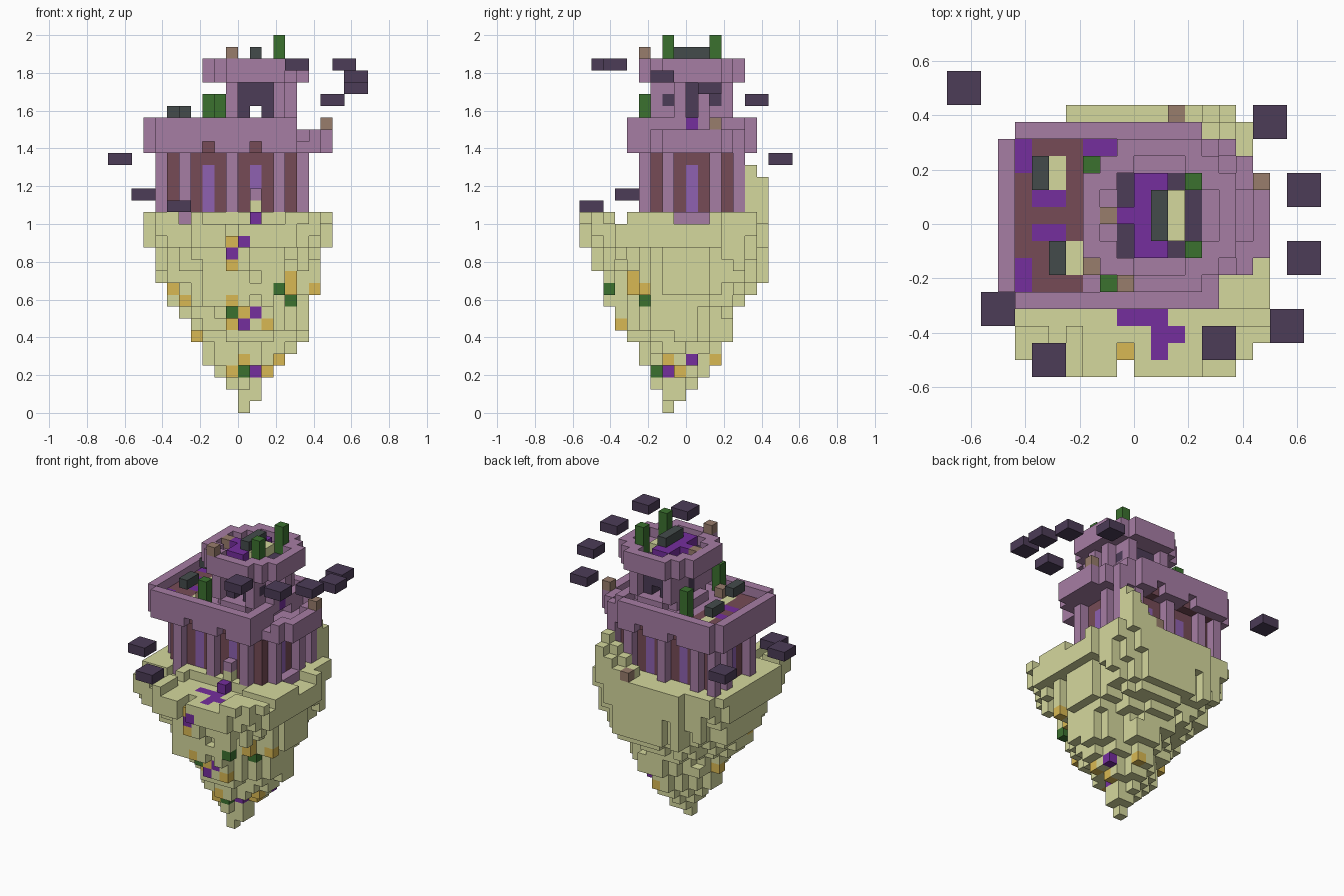
import bpy, random

cube = bpy.data.objects.get("Cube")
if cube:
    bpy.data.objects.remove(cube)
random.seed(4)
U = 1 / 16  # block size

COLOURS = {
    "pale_stone": (213, 216, 157), "purple_stone": (166, 125, 164), "maroon_panel": (118, 75, 86),
    "dark_plum": (76, 60, 87), "bright_violet": (117, 46, 157), "lilac_glass": (142, 97, 177),
    "leaf_green": (59, 113, 47), "slate_grey": (68, 75, 75), "gold_ore": (217, 185, 83),
    "brown_wood": (152, 125, 108),
}
NAMES = list(COLOURS)
MATS = []
for name, rgb in COLOURS.items():
    lin = tuple(((c / 255 + 0.055) / 1.055) ** 2.4 for c in rgb) + (1,)
    m = bpy.data.materials.new(name)
    m.use_nodes = True
    m.diffuse_color = lin
    m.node_tree.nodes["Principled BSDF"].inputs["Base Color"].default_value = lin
    MATS.append(m)


def box(cells, x, y, z, colour):
    """Fill a block range (min, max) on each axis; colour None carves."""
    for i in range(*x):
        for j in range(*y):
            for k in range(*z):
                if colour is None:
                    cells.pop((i, j, k), None)
                else:
                    cells[i, j, k] = colour


def disc(cells, r2, z, colour, keep=lambda i, j: True):
    """Round layer centred on the tower axis, the block at (1, 0)."""
    for i in range(-6, 9):
        for j in range(-7, 8):
            if (i - 1) ** 2 + j ** 2 <= r2 and keep(i, j):
                box(cells, (i, i + 1), (j, j + 1), z, colour)


def build(name, cells):
    """Make one mesh from the outer faces of a set of blocks."""
    verts, faces, mats = {}, [], []
    for (i, j, k), colour in cells.items():
        for axis in range(3):
            for side in (0, 1):
                n = [i, j, k]
                n[axis] += 2 * side - 1
                if tuple(n) in cells:
                    continue
                face = []
                for a, b in ((0, 0), (1, 0), (1, 1), (0, 1)):
                    p = [i, j, k]
                    p[axis] += side
                    p[(axis + 1) % 3] += a
                    p[(axis + 2) % 3] += b
                    face.append(verts.setdefault(tuple(p), len(verts)))
                faces.append(face if side else face[::-1])
                mats.append(NAMES.index(colour))
    mesh = bpy.data.meshes.new(name)
    mesh.from_pydata([[c * U for c in v] for v in verts], [], faces)
    used = sorted(set(mats))
    for u in used:
        mesh.materials.append(MATS[u])
    mesh.polygons.foreach_set("material_index", [used.index(m) for m in mats])
    mesh.update()
    ob = bpy.data.objects.new(name, mesh)
    bpy.context.collection.objects.link(ob)


# Floating island: ragged tapering rock, diamond below and squarer at the top
island = {}
WEST = [0, 0, 1, 2, 3, 3, 4, 4, 5, 6, 6, 7, 7, 7, 8, 8, 8]
EAST = [1, 2, 2, 3, 4, 5, 6, 6, 6, 6, 7, 7, 7, 7, 8, 8, 8]
SOUTH = [2, 2, 3, 3, 4, 4, 5, 6, 6, 7, 7, 7, 8, 8, 9, 9, 9]
NORTH = [-1, 0, 1, 2, 3, 3, 4, 4, 4, 5, 6, 7, 7, 7, 7, 7, 7]
for i in range(-8, 8):
    for j in range(-9, 7):
        rough = random.uniform(-.13, .15)
        for k, (w, e, s, n) in enumerate(zip(WEST, EAST, SOUTH, NORTH)):
            dx = abs(2 * i + 1 + w - e) / (w + e)
            dy = abs(2 * j + 1 + s - n) / (s + n)
            p = 1.25 + 2.75 * (k / 16) ** 4
            grit = rough if 2 < k < 14 and min(dx, dy) > .2 else 0
            if max(dx, dy) < 1 and (dx ** p + dy ** p) ** (1 / p) <= 1.01 + grit:
                island[i, j, k] = "pale_stone"
        # Raised back corner
        if (i, j, 16) in island and i < 6 and j > 4:
            box(island, (i, i + 1), (j, j + 1), (17, 21 - abs(i - 5) - abs(j - 5)), "pale_stone")
# Trim the rim, then cut the sunken forecourt and side step
for x, y in (((-8, -7), (-9, -5)), ((7, 8), (3, 7)), ((-8, -4), (6, 7)), ((-8, -4), (-9, -8))):
    box(island, x, y, (12, 22), None)
box(island, (-8, 8), (-6, -5), (16, 17), None)
box(island, (-3, 4), (-9, -4), (16, 17), None)
box(island, (-1, 0), (-9, -7), (15, 16), None)
box(island, (-1, 0), (-9, -8), (14, 15), None)
box(island, (-5, -4), (-9, -3), (16, 17), None)
box(island, (5, 8), (-1, 2), (16, 17), None)

# Coloured blocks set into the front and side of the island
FRONT_SPOTS = {
    "gold_ore": [(-1, 14), (-1, 12), (-6, 10), (-5, 9), (4, 9), (4, 10), (-1, 9), (0, 8),
                 (-1, 7), (-4, 6), (0, 4), (-1, 3), (3, 3)],
    "leaf_green": [(3, 10), (-1, 8), (0, 3)],
    "bright_violet": [(0, 14), (-1, 13), (1, 8), (0, 7)],
}
SIDE_SPOTS = {
    "gold_ore": [(-5, 11), (-4, 10), (-6, 7), (-2, 4), (2, 4), (-1, 3)],
    "leaf_green": [(-4, 9)],
    "bright_violet": [(0, 4), (-2, 3)],
}
for colour, spots in FRONT_SPOTS.items():
    for x, z in spots:
        hits = [c for c in island if c[0] == x and c[2] == z]
        if hits:
            island[min(hits, key=lambda c: c[1])] = colour
for colour, spots in SIDE_SPOTS.items():
    for y, z in spots:
        hits = [c for c in island if c[1] == y and c[2] == z]
        if hits:
            island[max(hits)] = colour
# Violet path across the forecourt
box(island, (-1, 2), (-6, -5), (15, 16), "bright_violet")
box(island, (1, 3), (-7, -6), (15, 16), "bright_violet")
box(island, (1, 2), (-8, -7), (15, 16), "bright_violet")
build("island", island)

# Temple hall: recessed panels with tall windows between columns
hall = {}
box(hall, (-6, 5), (-3, 4), (17, 22), "maroon_panel")
for j in (-3, 3):
    for i in (-3, 1):
        box(hall, (i, i + 1), (j, j + 1), (17, 21), "lilac_glass")
for i in (-6, 4):
    box(hall, (i, i + 1), (0, 1), (17, 21), "lilac_glass")
for i in (-7, -5, -1, 3, 5):
    for j in (-4, 4):
        box(hall, (i, i + 1), (j, j + 1), (17, 22), "purple_stone")
for j in (-2, 2):
    for i in (-7, 5):
        box(hall, (i, i + 1), (j, j + 1), (17, 22), "purple_stone")
for i in (-7, 5):
    box(hall, (i, i + 1), (-4, -3), (17, 22), None)
box(hall, (-5, -4), (-4, -3), (16, 17), "purple_stone")
box(hall, (5, 6), (-1, 2), (16, 17), "purple_stone")
box(hall, (1, 2), (-4, -3), (17, 18), "pale_stone")
box(hall, (1, 2), (-4, -3), (18, 19), "purple_stone")
box(hall, (1, 2), (-5, -4), (16, 17), "bright_violet")
build("temple_hall", hall)

# Roof terrace with parapet, and round balcony on the left
roof = {}
box(roof, (-8, 5), (-5, 6), (22, 25), "purple_stone")
for i, j in ((-8, 5), (-8, -5), (4, 5)):
    box(roof, (i, i + 1), (j, j + 1), (22, 25), None)
box(roof, (-7, 4), (-4, 5), (24, 25), None)
box(roof, (4, 5), (-1, 2), (23, 25), None)
box(roof, (-7, -3), (-4, 5), (22, 24), "maroon_panel")
for i in (-3, 1):
    for j, inner in ((-5, -4), (5, 4)):
        box(roof, (i, i + 1), (j, j + 1), (22, 23), None)
        box(roof, (i, i + 1), (inner, inner + 1), (22, 23), "maroon_panel")
on_left = lambda i, j: i > 4 and -4 < j < 6
disc(roof, 40.5, (22, 24), "purple_stone", on_left)
disc(roof, 26, (23, 24), None, on_left)
for x, y in (((-7, -6), (3, 5)), ((-7, -6), (-4, -2)), ((-6, -4), (1, 2)),
             ((-6, -4), (-1, 0)), ((-3, -1), (4, 5))):
    box(roof, x, y, (23, 24), "bright_violet")
for x, y in ((-5, 2), (-4, -3)):
    box(roof, (x, x + 1), (y, y + 2), (23, 24), "pale_stone")
build("roof_terrace", roof)

# Tower: round shaft, doorways with dark linings, wide crown
tower = {}
disc(tower, 12.25, (24, 28), "purple_stone")
disc(tower, 5, (25, 28), "dark_plum")
for j in (-3, 3):
    box(tower, (0, 3), (j, j + 1), (25, 28), None)
    for i in (-1, 3):
        box(tower, (i, i + 1), (j, j + 1), (25, 28), "purple_stone")
box(tower, (-2, -1), (-1, 2), (25, 28), None)
box(tower, (4, 5), (0, 1), (25, 28), None)
for j in (-1, 1):
    box(tower, (-1, 0), (j, j + 1), (25, 28), "purple_stone")
for j in (-2, 2):
    box(tower, (3, 4), (j, j + 1), (26, 27), "dark_plum")
box(tower, (1, 2), (-3, 4), (25, 26), None)
box(tower, (4, 5), (0, 1), (24, 25), "bright_violet")
disc(tower, 20.25, (28, 30), "purple_stone")
disc(tower, 12.25, (29, 30), None)
disc(tower, 8.5, (28, 29), "dark_plum")
box(tower, (0, 2), (-2, 3), (28, 30), "bright_violet")
box(tower, (-1, 0), (0, 1), (28, 30), "bright_violet")
box(tower, (2, 3), (-1, 2), (29, 30), "pale_stone")
build("tower", tower)

# Grey slabs above the floors
for n, (x, y, z, length) in enumerate([(-6, 2, 25, 2), (-5, -3, 25, 2), (1, -1, 30, 3)]):
    lid = {}
    box(lid, (x, x + 1), (y, y + length), (z, z + 1), "slate_grey")
    build(f"grey_slab_{n + 1}", lid)

# Green plant stems and brown posts
for n, (x, y, z, top) in enumerate([(-3, 3, 24, 27), (-2, -4, 24, 27), (3, 2, 29, 32), (3, -2, 29, 32)]):
    stem = {}
    box(stem, (x, x + 1), (y, y + 1), (z, top), "leaf_green")
    build(f"plant_stem_{n + 1}", stem)
for n, (x, y, z) in enumerate([(-1, -4, 30), (7, 2, 24), (2, 6, 17), (-3, -3, 24), (-2, 0, 29)]):
    build(f"post_{n + 1}", {(x, y, z): "brown_wood"})

# Floating dark slabs
SLABS = [(-11, 7, 21), (-9, -6, 18), (-6, -9, 17), (4, -8, 29),
         (8, -7, 29), (9, -3, 28), (9, 1, 27), (7, 5, 26)]
for n, (x, y, z) in enumerate(SLABS):
    slab = {}
    box(slab, (x, x + 2), (y, y + 2), (z, z + 1), "dark_plum")
    build(f"floating_slab_{n + 1}", slab)
